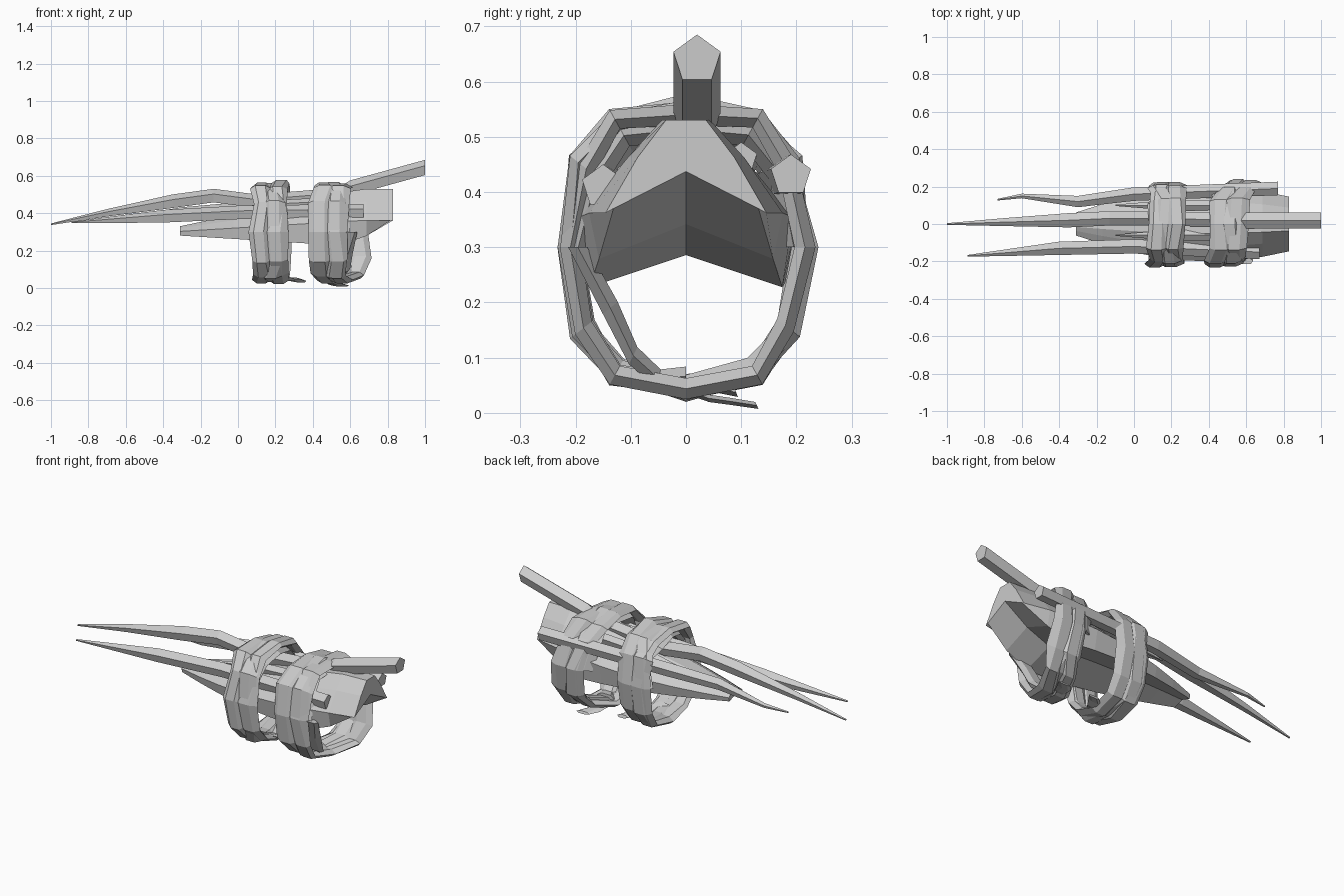
import bpy, bmesh, math, random
from mathutils import Vector

random.seed(4)
if "Cube" in bpy.data.objects:
    bpy.data.objects.remove(bpy.data.objects["Cube"], do_unlink=True)

grey = bpy.data.materials.new("plain_grey")
grey.use_nodes = True
colour = (0.6, 0.6, 0.6, 1)
grey.diffuse_color = colour
grey.node_tree.nodes["Principled BSDF"].inputs["Base Color"].default_value = colour


def polygon(sides):
    """Regular polygon as (across, up) pairs, first corner pointing up."""
    angles = [math.tau * i / sides for i in range(sides)]
    return [(math.sin(a), math.cos(a)) for a in angles]


def loft(name, rings, closed=False):
    """Skin a list of equal-length point rings; cap the ends unless closed."""
    bm = bmesh.new()
    loops = [[bm.verts.new(point) for point in ring] for ring in rings]
    pairs = list(zip(loops, loops[1:]))
    if closed:
        pairs.append((loops[-1], loops[0]))
    else:
        bm.faces.new(loops[0])
        bm.faces.new(loops[-1])
    for near, far in pairs:
        for i in range(len(near)):
            bm.faces.new((near[i - 1], near[i], far[i], far[i - 1]))
    bmesh.ops.recalc_face_normals(bm, faces=bm.faces)
    mesh = bpy.data.meshes.new(name)
    bm.to_mesh(mesh)
    bm.free()
    mesh.materials.append(grey)
    bpy.context.collection.objects.link(bpy.data.objects.new(name, mesh))


def blade(name, path, size, taper_length):
    """Five-sided spike that grows from a thin tip to its full size."""
    tip = path[0][0]
    rings = []
    for x, y, z in path:
        radius = size * min(1, 0.12 + (x - tip) / taper_length)
        rings.append([(x, y + radius * across, z + radius * up) for across, up in polygon(5)])
    loft(name, rings)


def band(name, path, width, thickness, closed=False):
    """Creased strip of cloth following a path around the arm."""
    rings = []
    for point in path:
        outward = Vector((0, point.y, point.z - arm_centre.z)).normalized()
        middle = point + outward * random.uniform(-thickness, thickness) / 2
        half = width / 2 * random.uniform(0.85, 1.1)
        crease = half * random.uniform(-0.3, 0.3)
        ring = []
        for up, across in polygon(6):
            slide = crease if up > 0 else 0
            ring.append(middle + Vector((half * across + slide, 0, 0)) + outward * thickness * up)
        rings.append(ring)
    loft(name, rings, closed)


def wrap_path(x, lean, skew, scale=1):
    """Rounded-square loop; lean pushes the lower back half toward the rear."""
    path = []
    for across, up in polygon(12):
        y = math.copysign(abs(across) ** 0.75, across) * arm_width
        z = math.copysign(abs(up) ** 0.75, up) * arm_height
        drift = lean * max(-0.2, across) * (1 - up) + skew * across
        path.append(arm_centre + Vector((x + drift, y * scale, z * scale)))
    return path


def sagging_path(start, end, sag, steps=4):
    """Points from start to end, drooping in the middle."""
    path = []
    for i in range(steps + 1):
        t = i / steps
        droop = Vector((0, 0, sag * math.sin(math.pi * t)))
        path.append(Vector(start).lerp(Vector(end), t) - droop)
    return path


arm_centre = Vector((0, 0, 0.3))
arm_width = 0.21
arm_height = 0.25

# Three long blades and the bar that rises behind the middle one
blade("front_blade", [(-0.89, -0.17, 0.35), (-0.4, -0.13, 0.38), (0, -0.12, 0.4),
                      (0.67, -0.15, 0.41)], 0.04, 0.6)
blade("middle_blade", [(-1, 0, 0.34), (-0.7, 0.01, 0.4), (-0.35, 0.02, 0.46),
                       (-0.13, 0.03, 0.49), (0.1, 0.03, 0.46), (0.6, 0.02, 0.5)], 0.04, 0.7)
blade("back_blade", [(-0.73, 0.13, 0.36), (-0.6, 0.15, 0.37), (-0.3, 0.12, 0.4),
                     (0, 0.16, 0.42), (0.77, 0.19, 0.43)], 0.038, 0.6)
blade("rear_bar", [(0.4, 0.02, 0.45), (0.6, 0.02, 0.53), (1, 0.02, 0.64)], 0.045, 0.2)

# Thin slats lying on the guard between the blades
for side, y in (("front", -0.06), ("back", 0.1)):
    blade(side + "_slat", [(-0.1, y, 0.4), (0.2, y, 0.44), (0.6, y, 0.46)], 0.03, 0.3)

# Arched arm guard: a wide vault that rises toward a broad rear rim
guard = []
stations = 9
for i in range(stations):
    t = i / (stations - 1)
    x = -0.31 + 1.14 * t
    half = 0.2 * math.sin(math.pi * (0.1 + 0.64 * t))
    ridge = min(0.53, 0.33 + 0.24 * t)
    rise = max(0, t - 0.8) * 0.8
    low = 0.28 - 0.07 * t + rise
    side = low * 0.55 + ridge * 0.45 - rise / 2
    shoulder = ridge * 0.6 + side * 0.4
    right = [(0.25, ridge), (0.6, shoulder), (1, side), (0.9, low)]
    left = [(-across, z) for across, z in reversed(right)]
    underside = [(0, low + half * (0.3 + rise))]
    guard.append([(x, half * across, z) for across, z in right + underside + left])
loft("arm_guard", guard)

# Two cloth wraps, each of two side strips, one crossing strip and a tighter layer beneath
for label, x, lean in (("fore", 0.175, 0), ("rear", 0.51, 0.07)):
    for strip, offset, skew in (("inner", -0.045, 0.01), ("outer", 0.045, 0.01), ("crossing", 0, -0.03)):
        band(f"{label}_{strip}_wrap", wrap_path(x + offset, lean, skew), 0.11, 0.022, closed=True)
    over_top = sorted((p for p in wrap_path(x, 0, 0, 0.88) if p.z > 0.29), key=lambda p: math.atan2(p.y, p.z - 0.29))
    band(f"{label}_under_layer", over_top, 0.17, 0.025)

# Loose cloth ends and the strap hanging inside the rear wrap
band("fore_loose_end", sagging_path((0.2, -0.08, 0.08), (0.33, 0.09, 0.04), 0.01), 0.08, 0.01)
band("rear_loose_end", sagging_path((0.46, -0.05, 0.06), (0.55, 0.13, 0.01), 0.005), 0.08, 0.008)
band("inner_strap", sagging_path((0.58, -0.19, 0.3), (0.5, 0, 0.07), 0.08), 0.11, 0.02)
